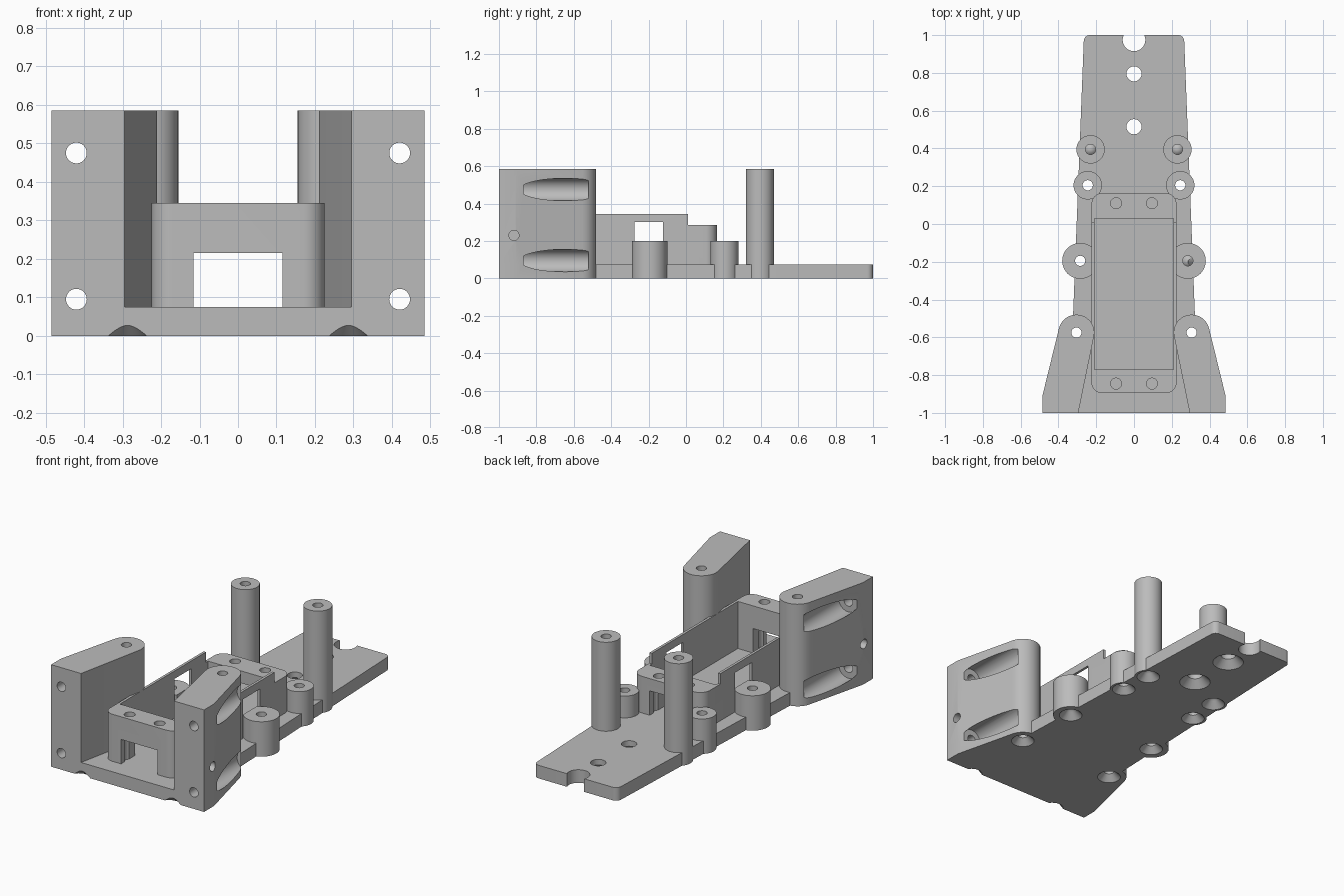
import bpy, bmesh
from math import sin, cos, radians, pi
from mathutils import Matrix, Vector

if "Cube" in bpy.data.objects:
    bpy.data.objects.remove(bpy.data.objects["Cube"])

grey = bpy.data.materials.new("plain grey")
grey.use_nodes = True
grey.diffuse_color = (0.5, 0.5, 0.5, 1)
grey.node_tree.nodes["Principled BSDF"].inputs["Base Color"].default_value = (0.5, 0.5, 0.5, 1)

PLATE, TALL, LOW = 0.075, 0.585, 0.2
HOLE = 0.027


def make(name, bm):
    bmesh.ops.recalc_face_normals(bm, faces=bm.faces)
    mesh = bpy.data.meshes.new(name)
    bm.to_mesh(mesh)
    bm.free()
    mesh.materials.append(grey)
    obj = bpy.data.objects.new(name, mesh)
    bpy.context.scene.collection.objects.link(obj)
    return obj


def prism(name, points, z0, z1):
    bm = bmesh.new()
    face = bm.faces.new([bm.verts.new((x, y, z0)) for x, y in points])
    top = bmesh.ops.extrude_face_region(bm, geom=[face])["geom"]
    bmesh.ops.translate(bm, vec=(0, 0, z1 - z0),
                        verts=[v for v in top if isinstance(v, bmesh.types.BMVert)])
    return make(name, bm)


def box(x0, x1, y0, y1, z0, z1):
    return prism("cutter", [(x0, y0), (x1, y0), (x1, y1), (x0, y1)], z0, z1)


def rod(name, start, end, r, r_end=None):
    """Cylinder or cone between two points."""
    a, b = Vector(start), Vector(end)
    turn = (b - a).to_track_quat('Z', 'Y').to_matrix().to_4x4()
    bm = bmesh.new()
    bmesh.ops.create_cone(bm, cap_ends=True, segments=48, radius1=r,
                          radius2=r if r_end is None else r_end, depth=(b - a).length,
                          matrix=Matrix.Translation((a + b) / 2) @ turn)
    return make(name, bm)


def arc(cx, cy, r, a0, a1, n=8):
    return [(cx + r * cos(radians(a0 + (a1 - a0) * i / n)),
             cy + r * sin(radians(a0 + (a1 - a0) * i / n))) for i in range(n + 1)]


def combine(obj, tools, operation='DIFFERENCE'):
    """Apply booleans with all tools, then discard the tools."""
    for tool in tools:
        mod = obj.modifiers.new("cut", 'BOOLEAN')
        mod.operation, mod.solver, mod.object = operation, 'EXACT', tool
        tool.hide_render = True
    bpy.context.view_layer.update()
    graph = bpy.context.evaluated_depsgraph_get()
    mesh = bpy.data.meshes.new_from_object(obj.evaluated_get(graph))
    obj.modifiers.clear()
    obj.data = mesh
    for tool in tools:
        bpy.data.objects.remove(tool)


def bore(x, y):
    return rod("cutter", (x, y, -0.1), (x, y, 0.8), HOLE)


def countersink(x, y, r):
    return rod("cutter", (x, y, -0.02), (x, y, r), r + 0.02, 0)


def cavity():
    return box(-0.21, 0.21, -0.77, 0.03, 0.05, 0.8)


def tower_outline(s):
    pts = [(0.295, -1), (0.485, -1), (0.485, -0.91)] + arc(0.305, -0.575, 0.095, 14, 192, 24)
    return [(s * x, y) for x, y in pts]


# name, x, y, radius, top
bosses = [("middle_boss", 0.285, -0.195, 0.095, LOW),
          ("rear_boss", 0.245, 0.205, 0.075, LOW),
          ("tall_post", 0.23, 0.395, 0.075, TALL)]
sides = [("left", 1), ("right", -1)]
parts = []

# Base plate: tapered outline with pads beneath the towers and bosses
right_half = [(0.31, -1), (0.327, -0.6)] + arc(0.234, 0.968, 0.032, 0, 90)
plate = prism("base_plate", right_half + [(-x, y) for x, y in reversed(right_half)], 0, PLATE)
pads = []
for _, s in sides:
    pads.append(prism("pad", tower_outline(s), 0, PLATE))
    pads += [rod("pad", (s * x, y, 0), (s * x, y, PLATE), r) for _, x, y, r, _ in bosses]
combine(plate, pads, 'UNION')

# Plate holes, countersinks, end notch and front scallops
cuts = [rod("cutter", (0, 0.975, -0.1), (0, 0.975, 0.2), 0.06)]
for y in (0.515, 0.795):
    cuts += [rod("cutter", (0, y, -0.1), (0, y, 0.2), 0.04), countersink(0, y, 0.083)]
for _, s in sides:
    for x, y in [(0.305, -0.575)] + [b[1:3] for b in bosses]:
        cuts += [bore(s * x, y), countersink(s * x, y, 0.062)]
    cuts.append(countersink(s * 0.287, -1.033, 0.06))
    # lower counterbores dip into the plate edge
    cuts += [rod("cutter", (s * 0.42, -0.87, 0.095), (s * 0.42, -0.522, 0.095), 0.06),
             rod("cutter", (s * 0.42, -1.1, 0.095), (s * 0.42, -0.4, 0.095), HOLE)]
combine(plate, cuts)
parts.append(plate)

# Front towers with screw channels, side holes and vertical bores
for side, s in sides:
    tower = prism(side + "_front_tower", tower_outline(s), PLATE, TALL)
    cuts = [bore(s * 0.305, -0.575),
            rod("cutter", (s * 0.6, -0.92, 0.23), (s * 0.4, -0.92, 0.23), HOLE)]
    for z in (0.095, 0.475):
        cuts += [rod("cutter", (s * 0.42, -1.1, z), (s * 0.42, -0.4, z), HOLE),
                 rod("cutter", (s * 0.42, -0.87, z), (s * 0.42, -0.522, z), 0.06)]
    combine(tower, cuts)
    parts.append(tower)

# Round bosses and tall posts
for side, s in sides:
    for name, x, y, r, top in bosses:
        boss = rod(side + "_" + name, (s * x, y, PLATE), (s * x, y, top), r)
        combine(boss, [bore(s * x, y), cavity()])
        parts.append(boss)

# Central tray: thin side walls between two end blocks
half = arc(0.17, -0.84, 0.055, -90, 0) + arc(0.165, 0.105, 0.06, 0, 90)
tray = prism("central_tray", half + [(-x, y) for x, y in reversed(half)], PLATE, 0.345)
cuts = [cavity(),
        box(-0.4, 0.4, 0.01, 0.4, 0.285, 0.5),
        box(-0.115, 0.115, -1, 0.3, 0.05, 0.215),
        box(-0.4, 0.4, -0.275, -0.122, 0.05, 0.3)]
for x in (-0.095, 0.095):
    for y in (-0.845, 0.11):
        cuts.append(rod("cutter", (x, y, 0.05), (x, y, 0.5), 0.029))
combine(tray, cuts)
parts.append(tray)

# Smooth the round walls, keep the machined edges sharp
bpy.ops.object.select_all(action='DESELECT')
for part in parts:
    part.select_set(True)
bpy.context.view_layer.objects.active = plate
bpy.ops.object.shade_smooth_by_angle(angle=pi / 6)
